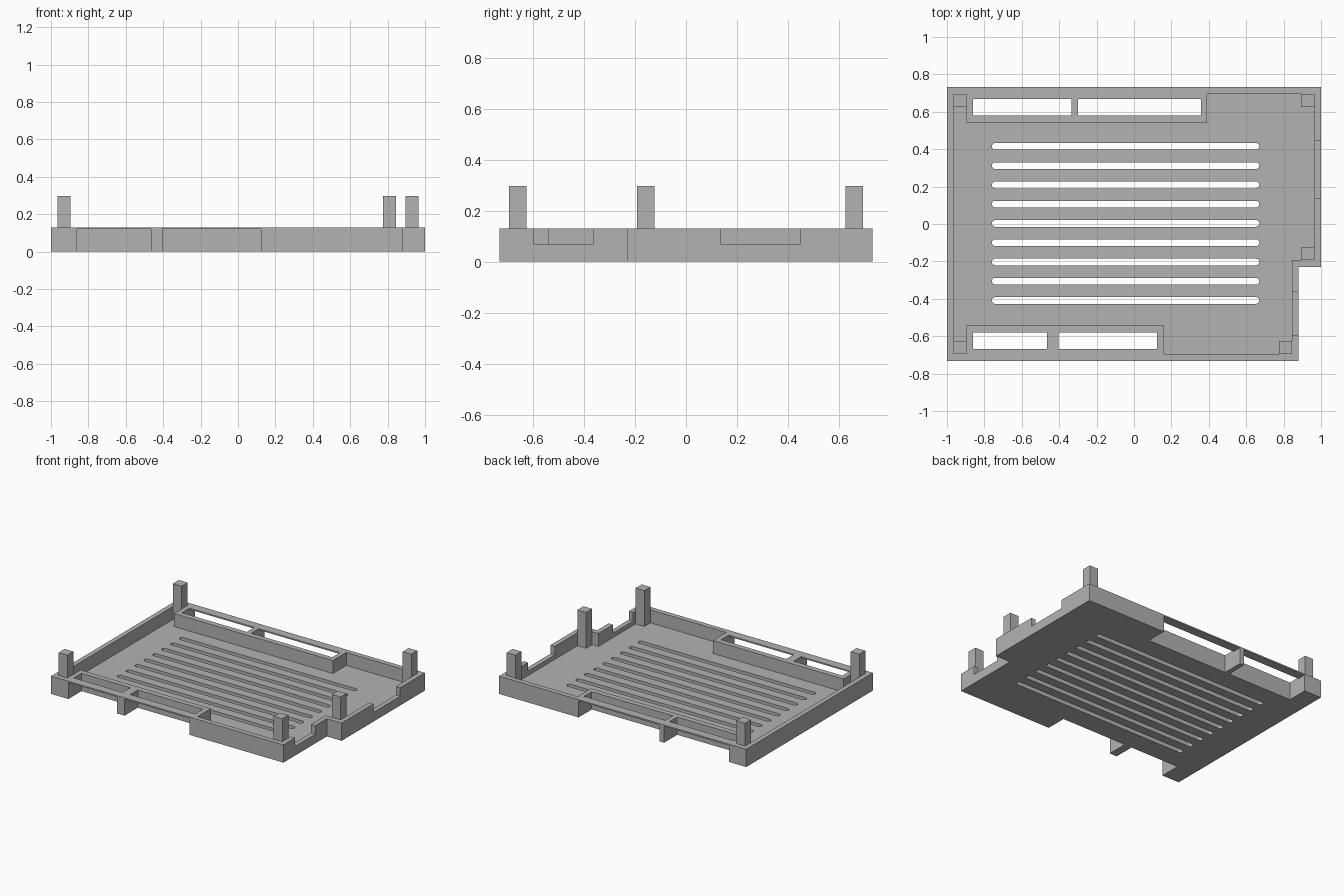
import bpy, bmesh, math

cube = bpy.data.objects.get("Cube")
if cube:
    bpy.data.objects.remove(cube, do_unlink=True)

grey = bpy.data.materials.new("mid_grey")
grey.use_nodes = True
grey.diffuse_color = (0.45, 0.45, 0.45, 1)
grey.node_tree.nodes["Principled BSDF"].inputs["Base Color"].default_value = (0.45, 0.45, 0.45, 1)

TOP = 0.13      # rim height
FLOOR = 0.035   # floor thickness
POST = 0.297    # post height
Y = 0.732       # half depth
IN = 0.695      # inner half depth


def prism(name, outline, z0, z1):
    """Extrude a flat outline from z0 to z1."""
    bm = bmesh.new()
    face = bm.faces.new([bm.verts.new((x, y, z0)) for x, y in outline])
    out = bmesh.ops.extrude_face_region(bm, geom=[face])["geom"]
    bmesh.ops.translate(bm, vec=(0, 0, z1 - z0),
                        verts=[v for v in out if isinstance(v, bmesh.types.BMVert)])
    bmesh.ops.recalc_face_normals(bm, faces=bm.faces)
    mesh = bpy.data.meshes.new(name)
    bm.to_mesh(mesh)
    bm.free()
    mesh.materials.append(grey)
    obj = bpy.data.objects.new(name, mesh)
    bpy.context.collection.objects.link(obj)
    return obj


def box(name, x0, x1, y0, y1, z0, z1):
    return prism(name, [(x0, y0), (x1, y0), (x1, y1), (x0, y1)], z0, z1)


def cut(target, cutter):
    """Subtract the cutter from the target and remove it."""
    mod = target.modifiers.new("cut", 'BOOLEAN')
    mod.operation = 'DIFFERENCE'
    mod.solver = 'EXACT'
    mod.object = cutter
    bpy.context.view_layer.objects.active = target
    bpy.ops.object.modifier_apply(modifier=mod.name)
    bpy.data.objects.remove(cutter, do_unlink=True)


# Tray body with the stepped front left corner
tray = prism("tray", [(-1, -Y), (0.88, -Y), (0.88, -0.23), (1, -0.23), (1, Y), (-1, Y)], 0, TOP)

# Hollow inside, leaving the raised blocks along the front and back
cut(tray, prism("cavity", [
    (-0.965, -IN), (-0.895, -IN), (-0.895, -0.54), (0.16, -0.54), (0.16, -IN),
    (0.845, -IN), (0.845, -0.193), (0.965, -0.193), (0.965, IN),
    (0.39, IN), (0.39, 0.54), (-0.895, 0.54), (-0.895, IN), (-0.965, IN)], FLOOR, 0.2))

# Port bays: open outward and down, with a thin strip left across the top
for side, x0, x1 in [(-1, -0.86, -0.465), (-1, -0.405, 0.122),
                     (1, -0.86, -0.335), (1, -0.30, 0.357)]:
    ys = sorted((side * 0.58, side * 0.8))
    cut(tray, box("bay", x0, x1, *ys, -0.1, 0.12))
    ys = sorted((side * 0.58, side * 0.668))
    cut(tray, box("bay_top", x0, x1, *ys, 0.06, 0.2))

# Notches in the left wall
cut(tray, box("notch", 0.965, 1.1, 0.137, 0.447, 0.067, 0.2))
cut(tray, box("notch", 0.845, 0.95, -0.597, -0.362, 0.067, 0.2))

# Rounded vent slots through the floor
R = 0.018
for i in range(9):
    y = 0.003 + (i - 4) * 0.103
    outline = []
    for cx, start in ((0.67 - R, -90), (-0.76 + R, 90)):
        for k in range(9):
            a = math.radians(start + k * 22.5)
            outline.append((cx + R * math.cos(a), y + R * math.sin(a)))
    cut(tray, prism("slot", outline, -0.05, 0.08))

# Square corner posts
W = 0.07
for name, x, y in [("post_front_right", -0.965, -IN), ("post_back_right", -0.965, IN - W),
                   ("post_back_left", 0.895, IN - W), ("post_step_left", 0.895, -0.193),
                   ("post_front_left", 0.775, -IN)]:
    box(name, x, x + W, y, y + W, FLOOR, POST)
